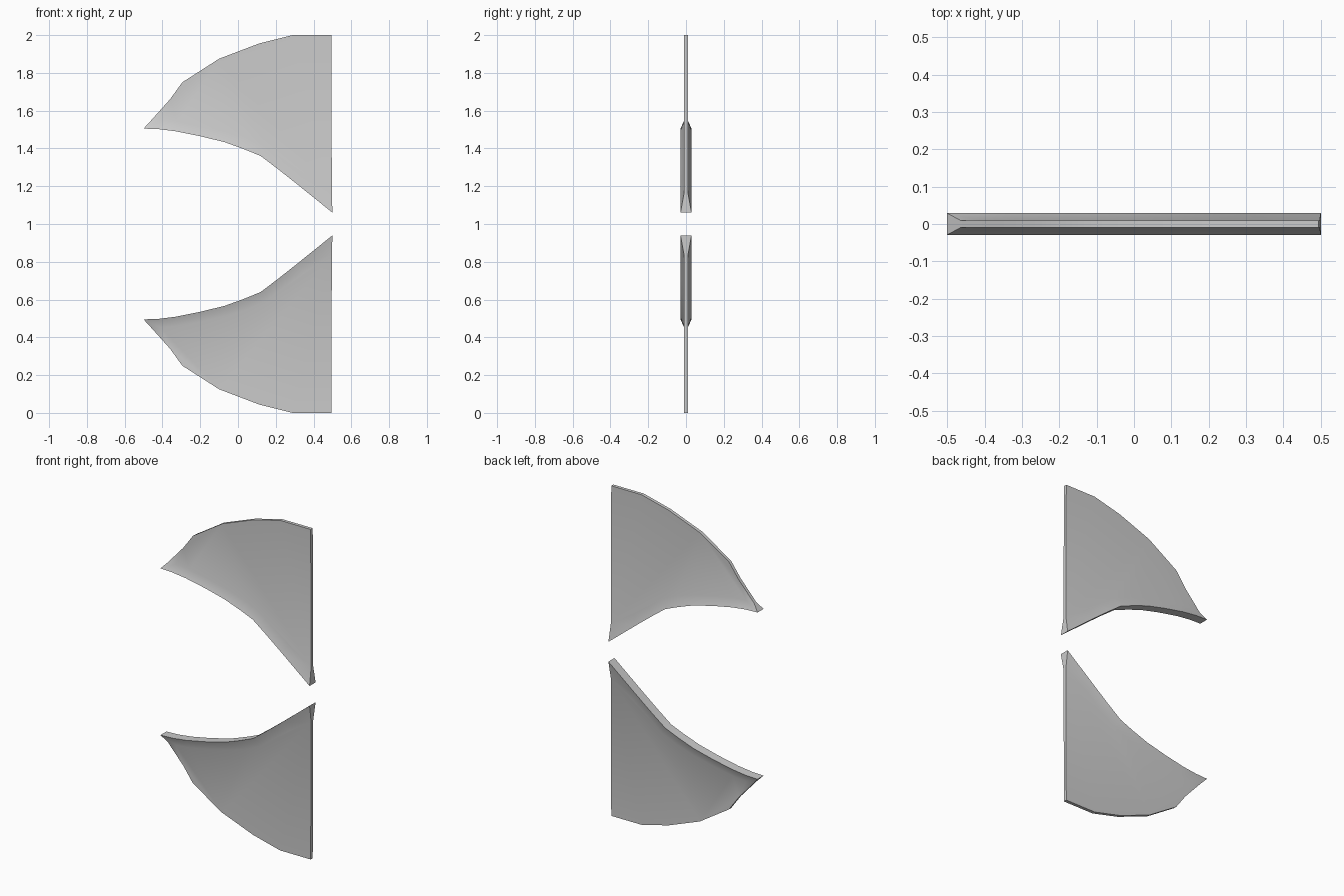
import bpy, bmesh, math

if "Cube" in bpy.data.objects:
    bpy.data.objects.remove(bpy.data.objects["Cube"])

# Side profile (x, z) of the upper fin
inner = [(-0.5, 1.505), (-0.42, 1.502), (-0.33, 1.491), (-0.2, 1.465), (-0.07, 1.433),
         (0.03, 1.397), (0.12, 1.36), (0.21, 1.292), (0.31, 1.213), (0.5, 1.06)]
ridge = [(-0.465, 1.543), (-0.41, 1.548), (-0.32, 1.54), (-0.188, 1.515), (-0.052, 1.484),
         (0.055, 1.45), (0.155, 1.405), (0.245, 1.337), (0.35, 1.262), (0.497, 1.165)]
outer = [(-0.36, 1.66), (-0.295, 1.75), (-0.1, 1.875), (0.11, 1.955), (0.29, 2.0), (0.494, 2.0)]
THICK, THIN = 0.029, 0.01


def make_fin(name, flip):
    bm = bmesh.new()

    def row(points, y):
        return [bm.verts.new((x, y, 2 - z if flip else z)) for x, z in points]

    rims = []
    for side in (-1, 1):
        a = row(inner, side * THICK)
        b = row(ridge, side * THIN)
        c = row(outer, side * THIN)
        # flared band along the concave edge
        for i in range(len(a) - 1):
            bm.faces.new((a[i], a[i + 1], b[i + 1], b[i]))
        # flat blade
        bm.faces.new(b + c[::-1])
        rims.append(a + [b[-1]] + c[::-1] + [b[0]])
    # edge wall joining both sides
    n = len(rims[0])
    for i in range(n):
        j = (i + 1) % n
        bm.faces.new((rims[0][i], rims[0][j], rims[1][j], rims[1][i]))
    bmesh.ops.recalc_face_normals(bm, faces=bm.faces)

    mesh = bpy.data.meshes.new(name)
    bm.to_mesh(mesh)
    bm.free()
    obj = bpy.data.objects.new(name, mesh)
    bpy.context.collection.objects.link(obj)
    bpy.ops.object.select_all(action='DESELECT')
    obj.select_set(True)
    bpy.context.view_layer.objects.active = obj
    bpy.ops.object.shade_smooth_by_angle(angle=math.radians(40))


make_fin("upper_fin", False)
make_fin("lower_fin", True)
